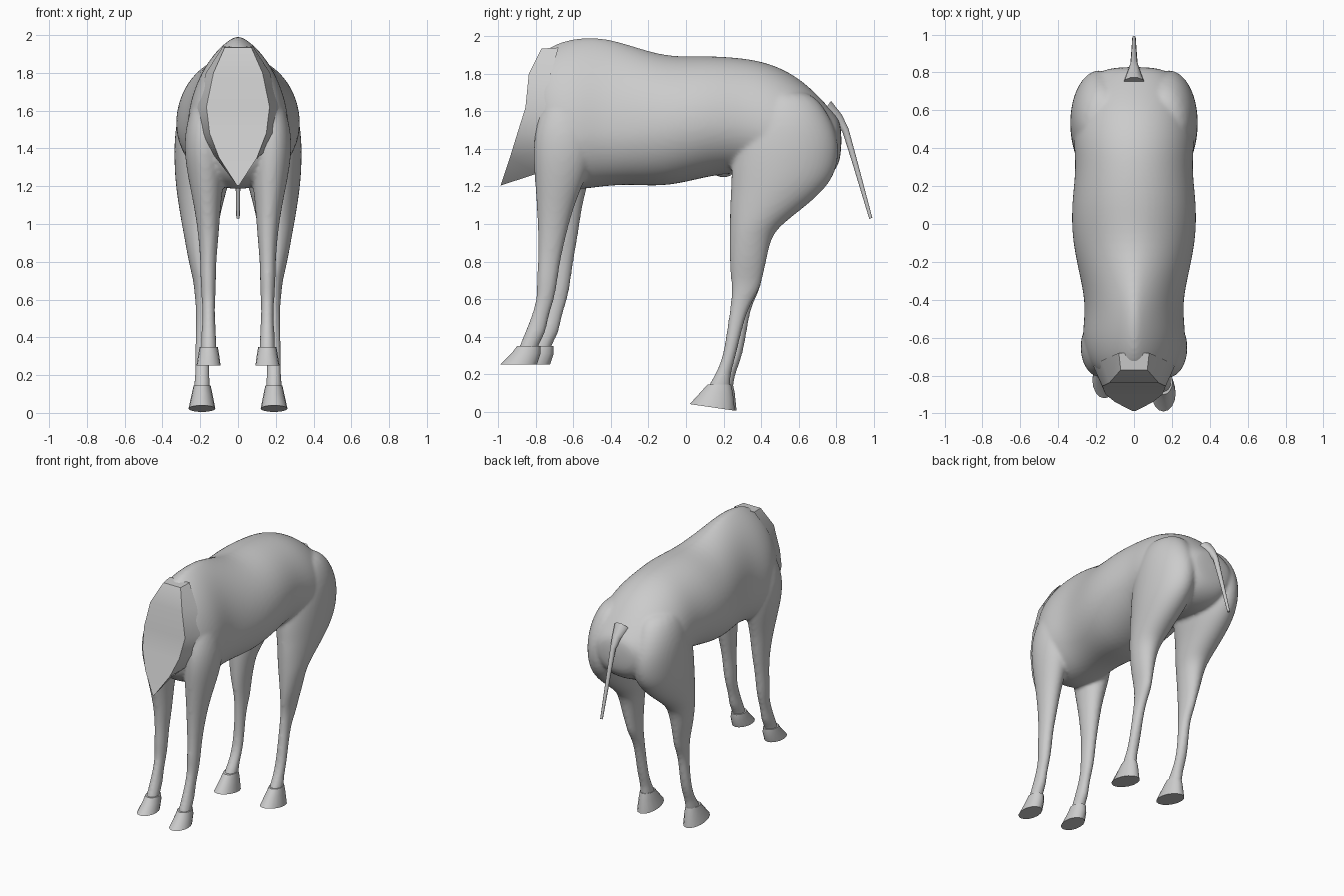
import bpy, bmesh, math
from mathutils import Vector

cube = bpy.data.objects.get("Cube")
if cube:
    bpy.data.objects.remove(cube)

grey = bpy.data.materials.new("coat grey")
grey.use_nodes = True
COLOUR = (0.6, 0.6, 0.6, 1)
grey.diffuse_color = COLOUR
grey.node_tree.nodes["Principled BSDF"].inputs["Base Color"].default_value = COLOUR


def add_rings(bm, rings):
    """Skin a closed tube through rings of equal length."""
    loops = [[bm.verts.new(p) for p in r] for r in rings]
    n = len(loops[0])
    for a, b in zip(loops, loops[1:]):
        for i in range(n):
            j = (i + 1) % n
            bm.faces.new((a[i], a[j], b[j], b[i]))
    bm.faces.new(loops[0])
    bm.faces.new(loops[-1])


def make_object(name, bm):
    bmesh.ops.recalc_face_normals(bm, faces=bm.faces)
    mesh = bpy.data.meshes.new(name)
    bm.to_mesh(mesh)
    bm.free()
    ob = bpy.data.objects.new(name, mesh)
    bpy.context.collection.objects.link(ob)
    mesh.materials.append(grey)
    return ob


def smooth(ob, angle):
    bpy.ops.object.select_all(action='DESELECT')
    ob.select_set(True)
    bpy.context.view_layer.objects.active = ob
    bpy.ops.object.shade_smooth_by_angle(angle=math.radians(angle))


def trunk_ring(y, top, bottom, width, mid, peak, n=28):
    """Upright section; peak above 1 narrows the back into a ridge."""
    pts = []
    for i in range(n):
        a = math.tau * i / n
        c, s = math.cos(a), math.sin(a)
        p = peak if s > 0 else 0.9
        x = math.copysign(width * abs(c) ** p, c)
        pts.append((x, y, mid + s * ((top - mid) if s > 0 else (mid - bottom))))
    return pts


def leg_ring(side, z, front, back, inner, outer, shift=0, tilt=0, n=16):
    """Level oval section of a leg or hoof; tilt lifts the toe."""
    pts = []
    for i in range(n):
        a = math.tau * i / n
        c, s = math.cos(a), math.sin(a)
        pts.append((side * ((inner + outer) / 2 + c * (outer - inner) / 2),
                    (front + back) / 2 + s * (back - front) / 2 + shift,
                    z + tilt * (1 - s) / 2))
    return pts


# y, top, bottom, half width, height of widest point, ridge
TRUNK = [
    (-.82, 1.80, 1.33, .14, 1.60, 1.0), (-.79, 1.89, 1.27, .19, 1.57, 1.2),
    (-.72, 1.955, 1.20, .25, 1.50, 1.35), (-.60, 1.995, 1.175, .28, 1.48, 1.4),
    (-.45, 2.00, 1.20, .255, 1.50, 1.4), (-.30, 1.957, 1.21, .28, 1.50, 1.3),
    (-.10, 1.89, 1.195, .328, 1.52, 1.1), (.10, 1.90, 1.25, .333, 1.54, 1.0),
    (.30, 1.888, 1.28, .305, 1.55, 1.0), (.45, 1.86, 1.22, .325, 1.50, 1.0),
    (.60, 1.785, 1.20, .31, 1.45, 1.0), (.71, 1.68, 1.22, .265, 1.45, 1.0),
    (.79, 1.59, 1.27, .20, 1.45, 1.0), (.83, 1.54, 1.35, .13, 1.45, 1.0)]

# z, front y, back y, inner x, outer x
FORELEG = [
    (1.72, -.72, -.55, .10, .21), (1.55, -.80, -.50, .08, .275),
    (1.40, -.82, -.48, .07, .29), (1.25, -.81, -.53, .07, .268),
    (1.10, -.797, -.595, .09, .235), (.95, -.79, -.635, .10, .212),
    (.80, -.79, -.67, .115, .20), (.70, -.797, -.683, .115, .20),
    (.60, -.795, -.70, .12, .192), (.50, -.828, -.735, .122, .188),
    (.42, -.86, -.745, .115, .195), (.36, -.885, -.785, .115, .195),
    (.29, -.91, -.80, .11, .20)]
HINDLEG = [
    (1.72, .38, .66, .06, .25), (1.60, .32, .76, .03, .32),
    (1.45, .26, .825, .02, .342), (1.30, .235, .815, .03, .34),
    (1.20, .235, .76, .05, .332), (1.10, .23, .65, .08, .317),
    (1.00, .23, .515, .10, .30), (.93, .23, .455, .12, .286),
    (.80, .23, .43, .14, .263), (.70, .238, .407, .148, .237),
    (.64, .243, .39, .148, .232), (.55, .235, .33, .152, .222),
    (.40, .213, .29, .152, .226), (.28, .193, .262, .15, .23),
    (.20, .155, .238, .152, .227), (.14, .12, .238, .145, .235),
    (.08, .10, .23, .15, .23)]
FOREHOOF = [(.35, -.90, -.775, .107, .203), (.31, -.93, -.775, .10, .21),
            (.25, -.99, -.795, .092, .22)]
HINDHOOF = [(.145, .115, .24, .145, .235), (.10, .075, .25, .135, .245),
            (.005, .02, .26, .12, .262)]


def fore_shift(side, z):
    """The right foreleg stands a little further back."""
    return 0 if side > 0 else .07 * min(1, max(0, (1.4 - z) / .5))


def hind_shift(side, z):
    """The right hind cannon leans a little further back."""
    return 0 if side > 0 else .04 * max(0, 1 - abs(z - .33) / .33)


# Trunk and legs, fused into one skin
bm = bmesh.new()
add_rings(bm, [trunk_ring(*s) for s in TRUNK])
for side in (1, -1):
    add_rings(bm, [leg_ring(side, *s, shift=fore_shift(side, s[0])) for s in FORELEG])
    add_rings(bm, [leg_ring(side, *s, shift=hind_shift(side, s[0])) for s in HINDLEG])
body = make_object("body_and_legs", bm)
sub = body.modifiers.new("round", 'SUBSURF')
sub.levels = sub.render_levels = 2
fuse = body.modifiers.new("fuse", 'REMESH')
fuse.mode = 'VOXEL'
fuse.voxel_size = .012
fuse.use_smooth_shade = True
relax = body.modifiers.new("relax", 'SMOOTH')
relax.factor = .5
relax.iterations = 6

# Hooves
for side, word in ((1, "left"), (-1, "right")):
    for name, rows, shift, tilt in (("front", FOREHOOF, fore_shift(side, .3), 0),
                                    ("hind", HINDHOOF, hind_shift(side, .08), .035)):
        bm = bmesh.new()
        add_rings(bm, [leg_ring(side, *s, shift=shift, tilt=tilt * (i == 2))
                       for i, s in enumerate(rows)])
        smooth(make_object(f"{name}_hoof_{word}", bm), 40)

# Cut neck: flat front rows with a skirt running back into the chest
# half width, y, z of the rim, then the same for the root
NECK = [(.07, -.77, 1.935, .08, -.68, 1.94), (.13, -.838, 1.80, .17, -.72, 1.80),
        (.167, -.856, 1.62, .215, -.75, 1.62), (.15, -.90, 1.48, .195, -.76, 1.48),
        (.10, -.94, 1.35, .14, -.77, 1.38), (.006, -.988, 1.205, .012, -.79, 1.27)]
bm = bmesh.new()
rows = [[bm.verts.new(p) for p in ((-r, yb, zb), (-w, y, z), (w, y, z), (r, yb, zb))]
        for w, y, z, r, yb, zb in NECK]
for a, b in zip(rows, rows[1:]):
    for i in range(3):
        bm.faces.new((a[i], a[i + 1], b[i + 1], b[i]))
bm.faces.new(rows[0])
bm.faces.new(rows[-1])
smooth(make_object("neck_cut", bm), 30)

# Tail
TAIL = [(.74, 1.61, .06), (.81, 1.56, .032), (.85, 1.50, .019),
        (.90, 1.33, .015), (.985, 1.03, .009)]
bm = bmesh.new()
rings = []
for i, (y, z, r) in enumerate(TAIL):
    p, q = TAIL[max(i - 1, 0)], TAIL[min(i + 1, len(TAIL) - 1)]
    along = Vector((0, q[0] - p[0], q[1] - p[1])).normalized()
    across = along.cross(Vector((1, 0, 0)))
    rings.append([Vector((r * math.cos(a), y, z)) + across * r * math.sin(a)
                  for a in (math.tau * k / 10 for k in range(10))])
add_rings(bm, rings)
smooth(make_object("tail", bm), 60)

# Sheath under the belly
bm = bmesh.new()
bmesh.ops.create_uvsphere(bm, u_segments=14, v_segments=10, radius=1)
bmesh.ops.scale(bm, vec=(.035, .06, .04), verts=bm.verts)
bmesh.ops.translate(bm, vec=(0, .20, 1.29), verts=bm.verts)
smooth(make_object("sheath", bm), 60)
